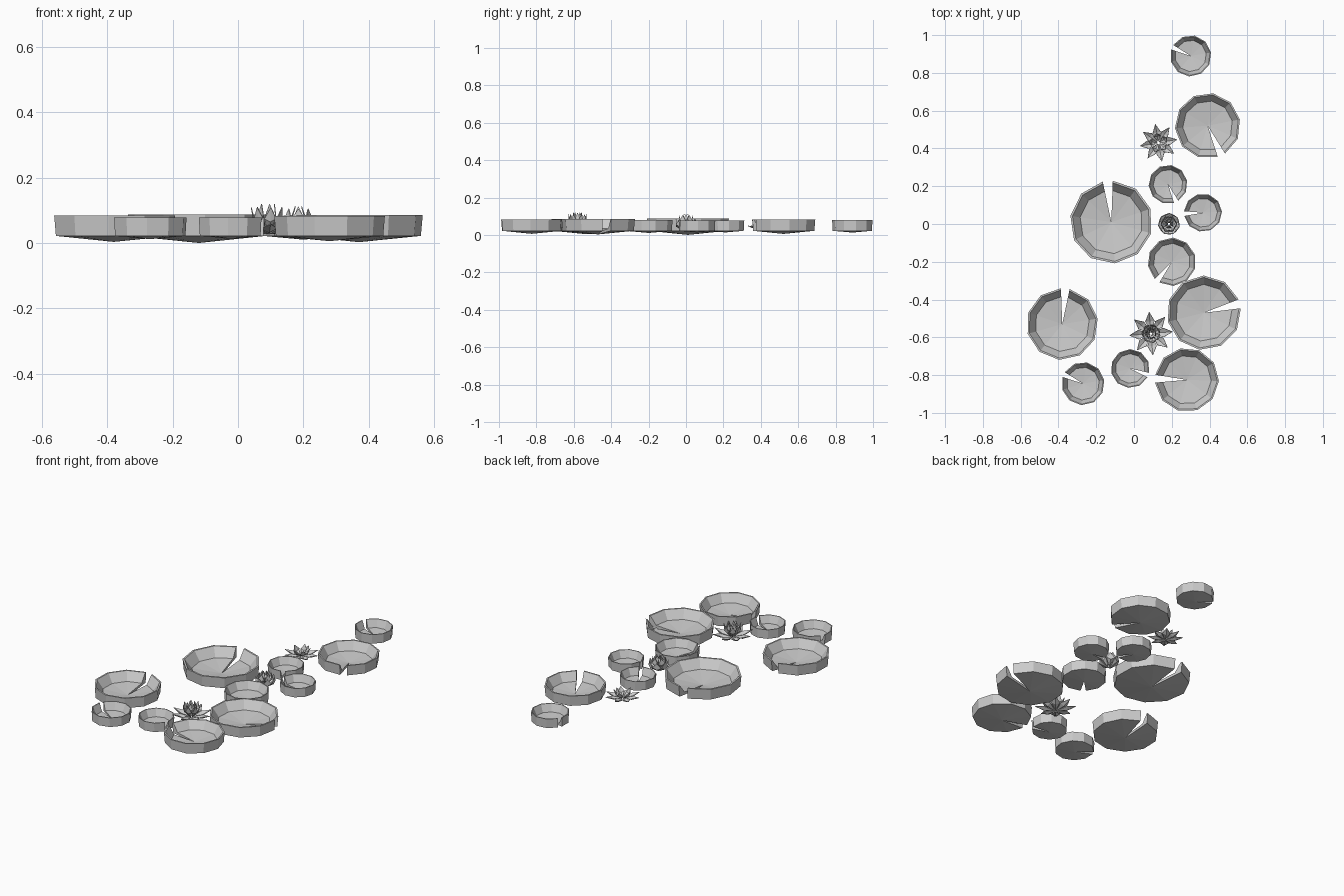
import bpy
from math import cos, sin, radians, pi

if "Cube" in bpy.data.objects:
    bpy.data.objects.remove(bpy.data.objects["Cube"])

grey = bpy.data.materials.new("plain grey")
grey.use_nodes = True
grey.diffuse_color = (0.6, 0.6, 0.6, 1)
grey.node_tree.nodes["Principled BSDF"].inputs["Base Color"].default_value = (0.6, 0.6, 0.6, 1)


def make(name, verts, faces, loc):
    mesh = bpy.data.meshes.new(name)
    mesh.from_pydata(verts, [], faces)
    mesh.materials.append(grey)
    obj = bpy.data.objects.new(name, mesh)
    obj.location = loc
    bpy.context.collection.objects.link(obj)
    return obj


# Lily pad: a raised-rim dish with a wedge notch cut to its centre
def lily_pad(name, x, y, r, notch, sides=10, gap=14):
    bottom = 0.025 - 0.113 * r
    top = 0.07 + 0.08 * r
    profile = [(0.98, 0.022), (1.01, top), (0.96, top), (0.77, 0.034)]
    n = len(profile)
    verts, faces = [], []
    for i in range(sides + 1):
        a = radians(notch + gap / 2 + (360 - gap) * i / sides)
        verts += [(r * k * cos(a), r * k * sin(a), z) for k, z in profile]
    floor_c, base_c = len(verts), len(verts) + 1
    verts += [(0, 0, bottom + 0.014), (0, 0, bottom)]
    for i in range(sides):
        p, q = i * n, (i + 1) * n
        for j in range(n - 1):
            faces.append((p + j, q + j, q + j + 1, p + j + 1))
        faces.append((p + n - 1, q + n - 1, floor_c))
        faces.append((q, p, base_c))
    # Side walls of the notch
    end = sides * n
    faces.append((0, 1, 2, 3, floor_c, base_c))
    faces.append((base_c, floor_c, end + 3, end + 2, end + 1, end))
    make(name, verts, faces, (x, y, 0))


# Flower: rings of creased, pointed petals
def flower(name, x, y, rings):
    verts, faces = [], []
    for count, turn, r0, z0, rm, zm, r1, z1, w in rings:
        for i in range(count):
            a = 2 * pi * i / count + radians(turn)
            c, s = cos(a), sin(a)
            b = len(verts)
            pts = [(r0, 0, z0), (rm, -w, zm + w * 0.3), (rm, 0, zm - w * 0.2),
                   (rm, w, zm + w * 0.3), (r1, 0, z1)]
            verts += [(u * c - v * s, u * s + v * c, z) for u, v, z in pts]
            faces += [(b, b + 1, b + 2), (b, b + 2, b + 3),
                      (b + 1, b + 4, b + 2), (b + 2, b + 4, b + 3)]
    obj = make(name, verts, faces, (x, y, 0))
    thick = obj.modifiers.new("petal thickness", "SOLIDIFY")
    thick.thickness = 0.003


# Pads: x, y, radius, notch direction
pads = [
    (0.30, 0.89, 0.108, 155), (0.39, 0.52, 0.172, -65),
    (0.18, 0.21, 0.102, -65), (0.365, 0.06, 0.10, 183),
    (-0.12, 0.01, 0.217, 95), (0.20, -0.20, 0.127, -128),
    (0.37, -0.47, 0.195, 14), (-0.38, -0.53, 0.188, 85),
    (-0.27, -0.845, 0.113, 155), (-0.02, -0.765, 0.102, -20),
    (0.28, -0.825, 0.168, 178),
]
for i, pad in enumerate(pads):
    lily_pad(f"lily_pad_{i + 1}", *pad)

# Flowers: count, turn, then base, middle and tip as radius and height, half width
flower("open_flower", 0.13, 0.43, [
    (8, 10, 0.005, 0.03, 0.055, 0.035, 0.1, 0.05, 0.021),
    (5, 30, 0.005, 0.03, 0.035, 0.05, 0.05, 0.08, 0.018),
])
flower("full_flower", 0.09, -0.58, [
    (8, 5, 0.005, 0.03, 0.065, 0.04, 0.115, 0.06, 0.024),
    (7, 25, 0.005, 0.03, 0.04, 0.07, 0.048, 0.11, 0.018),
    (5, 0, 0.005, 0.04, 0.024, 0.08, 0.02, 0.12, 0.015),
])
flower("closed_flower", 0.185, 0.0, [
    (7, 10, 0.005, 0.02, 0.05, 0.05, 0.052, 0.085, 0.024),
    (6, 30, 0.005, 0.03, 0.036, 0.07, 0.032, 0.105, 0.02),
    (4, 0, 0.003, 0.04, 0.018, 0.08, 0.008, 0.112, 0.014),
])
